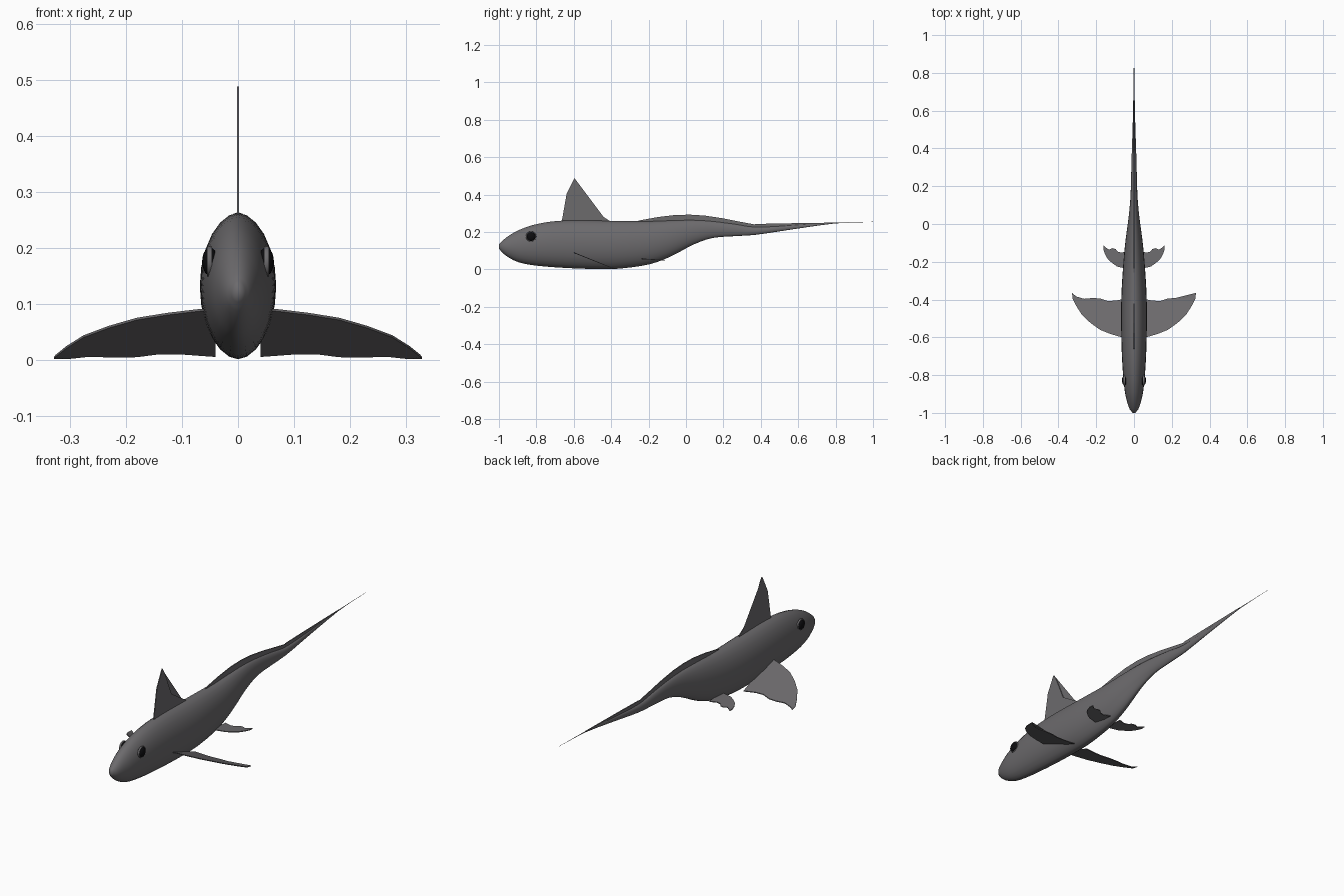
import bpy, bmesh, math
from mathutils import Vector

if "Cube" in bpy.data.objects:
    bpy.data.objects.remove(bpy.data.objects["Cube"])


def material(name, rgb):
    m = bpy.data.materials.new(name)
    m.diffuse_color = (*rgb, 1)
    m.use_nodes = True
    m.node_tree.nodes["Principled BSDF"].inputs["Base Color"].default_value = m.diffuse_color
    return m


GREY = material("slate grey skin", (0.15, 0.145, 0.152))
BLACK = material("black eye", (0.004, 0.004, 0.005))


def finish(name, bm, mat, angle=40):
    bmesh.ops.recalc_face_normals(bm, faces=bm.faces[:])
    me = bpy.data.meshes.new(name)
    bm.to_mesh(me)
    bm.free()
    me.materials.append(mat)
    ob = bpy.data.objects.new(name, me)
    bpy.context.collection.objects.link(ob)
    bpy.ops.object.select_all(action='DESELECT')
    bpy.context.view_layer.objects.active = ob
    ob.select_set(True)
    bpy.ops.object.shade_smooth_by_angle(angle=math.radians(angle))
    return ob


def smooth_path(keys, steps):
    """Hermite interpolation of rows, first column is the parameter."""
    n = len(keys)

    def slope(i, k):
        a, b = keys[max(i - 1, 0)], keys[min(i + 1, n - 1)]
        return (b[k] - a[k]) / (b[0] - a[0])
    out = []
    for i in range(n - 1):
        a, b = keys[i], keys[i + 1]
        d = b[0] - a[0]
        for s in range(steps):
            t = s / steps
            row = [a[0] + d * t]
            for k in range(1, len(a)):
                row.append((2*t**3 - 3*t*t + 1) * a[k] + (t**3 - 2*t*t + t) * d * slope(i, k)
                           + (3*t*t - 2*t**3) * b[k] + (t**3 - t*t) * d * slope(i + 1, k))
            out.append(row)
    return out + [list(keys[-1])]


# Body stations: y, bottom z, top z, half width
STATIONS = [
    (-1.0, .112, .134, .007), (-.98, .088, .155, .023), (-.94, .059, .185, .037),
    (-.89, .037, .212, .048), (-.82, .023, .237, .056), (-.72, .013, .256, .063),
    (-.60, .006, .263, .067), (-.45, .002, .261, .068), (-.34, .006, .259, .065),
    (-.19, .029, .258, .055), (-.08, .070, .262, .044), (.04, .133, .264, .028),
    (.14, .168, .258, .019), (.26, .178, .243, .015), (.37, .185, .227, .012),
    (.56, .213, .236, .006), (.78, .244, .250, .0018), (.88, .250, .2525, .001),
    (1.0, .2540, .2552, .0006)]
SIDES = 24
bm = bmesh.new()
rings = []
for y, lo, hi, w in smooth_path(STATIONS, 3):
    zc, h = (lo + hi) / 2, (hi - lo) / 2
    ring = []
    for i in range(SIDES):
        a = 2 * math.pi * i / SIDES
        c, s = math.cos(a), math.sin(a)
        x = w * math.copysign(abs(c) ** 1.1, c)      # slightly slab-sided egg section
        ring.append(bm.verts.new((x, y, zc + h * s)))
    rings.append(ring)
for r, q in zip(rings, rings[1:]):
    for i in range(SIDES):
        j = (i + 1) % SIDES
        bm.faces.new((r[i], r[j], q[j], q[i]))
bm.faces.new(rings[0])
bm.faces.new(rings[-1])
finish("body", bm, GREY, 60)


def plate(name, points, offset):
    """Thin fin: outline extruded by +-offset."""
    off = Vector(offset)
    bm = bmesh.new()
    top = [bm.verts.new(Vector(p) + off) for p in points]
    bot = [bm.verts.new(Vector(p) - off) for p in points]
    n = len(points)
    bm.faces.new(top)
    bm.faces.new(bot[::-1])
    for i in range(n):
        j = (i + 1) % n
        bm.faces.new((top[i], bot[i], bot[j], top[j]))
    bmesh.ops.triangulate(bm, faces=[f for f in bm.faces if len(f.verts) > 4])
    return finish(name, bm, GREY, 30)


# Upright fins on the centre line: (y, z) outlines
UPRIGHT = {
    "dorsal_fin": [(-.665, .24), (-.662, .27), (-.638, .405), (-.596, .488), (-.604, .39),
                   (-.578, .46), (-.525, .335), (-.41, .261), (-.41, .24)],
    "back_ridge_fin": [(-.27, .25), (-.25, .262), (-.15, .28), (-.06, .291), (.02, .293),
                       (.10, .288), (.20, .273), (.30, .253), (.37, .240), (.37, .21),
                       (.2, .22), (0, .24)],
    "tail_fin": [(.37, .215), (.37, .243), (.5, .246), (.79, .2505), (.79, .247), (.56, .222)],
}
for name, pts in UPRIGHT.items():
    plate(name, [(0, y, z) for y, z in pts], (.0022, 0, 0))

# Paired fins: (x, y) outlines lying on a sloping plane
PECTORAL = [(.04, -.605), (.075, -.597), (.125, -.582), (.18, -.56), (.23, -.524), (.275, -.482),
            (.305, -.435), (.325, -.395), (.328, -.365), (.305, -.384), (.265, -.396),
            (.22, -.392), (.18, -.394), (.14, -.407), (.10, -.406), (.04, -.395)]
PELVIC = [(.03, -.24), (.06, -.232), (.09, -.225), (.115, -.207), (.138, -.187), (.152, -.163),
          (.162, -.135), (.160, -.113), (.148, -.125), (.132, -.136), (.115, -.128),
          (.098, -.132), (.085, -.147), (.065, -.152), (.03, -.14)]
for side, label in ((-1, "left"), (1, "right")):
    plate(label + "_pectoral_fin",
          [(side * x, y, max(.004, .09 - .4 * (y + .6))) for x, y in PECTORAL], (0, 0, .002))
    plate(label + "_pelvic_fin",
          [(side * x, y, .057 - .06 * (y + .24)) for x, y in PELVIC], (0, 0, .002))

    # Eye: squashed ball inside a skin-coloured rim
    centre = Vector((side * .050, -.828, .176))
    bm = bmesh.new()
    bmesh.ops.create_uvsphere(bm, u_segments=16, v_segments=10, radius=1)
    for v in bm.verts:
        v.co = Vector((v.co.x * .014, v.co.y * .025, v.co.z * .025)) + centre
    finish(label + "_eye", bm, BLACK, 60)

    bm = bmesh.new()
    loops = []
    for i in range(20):
        a = 2 * math.pi * i / 20
        loops.append([bm.verts.new(centre + Vector((
            side * (.001 + .005 * math.sin(b)),
            (.025 + .003 * math.cos(b)) * math.cos(a),
            (.025 + .003 * math.cos(b)) * math.sin(a))))
            for b in (k * math.pi / 3 for k in range(6))])
    for i in range(20):
        p, q = loops[i], loops[(i + 1) % 20]
        for k in range(6):
            m = (k + 1) % 6
            bm.faces.new((p[k], q[k], q[m], p[m]))
    finish(label + "_eye_rim", bm, GREY, 60)
